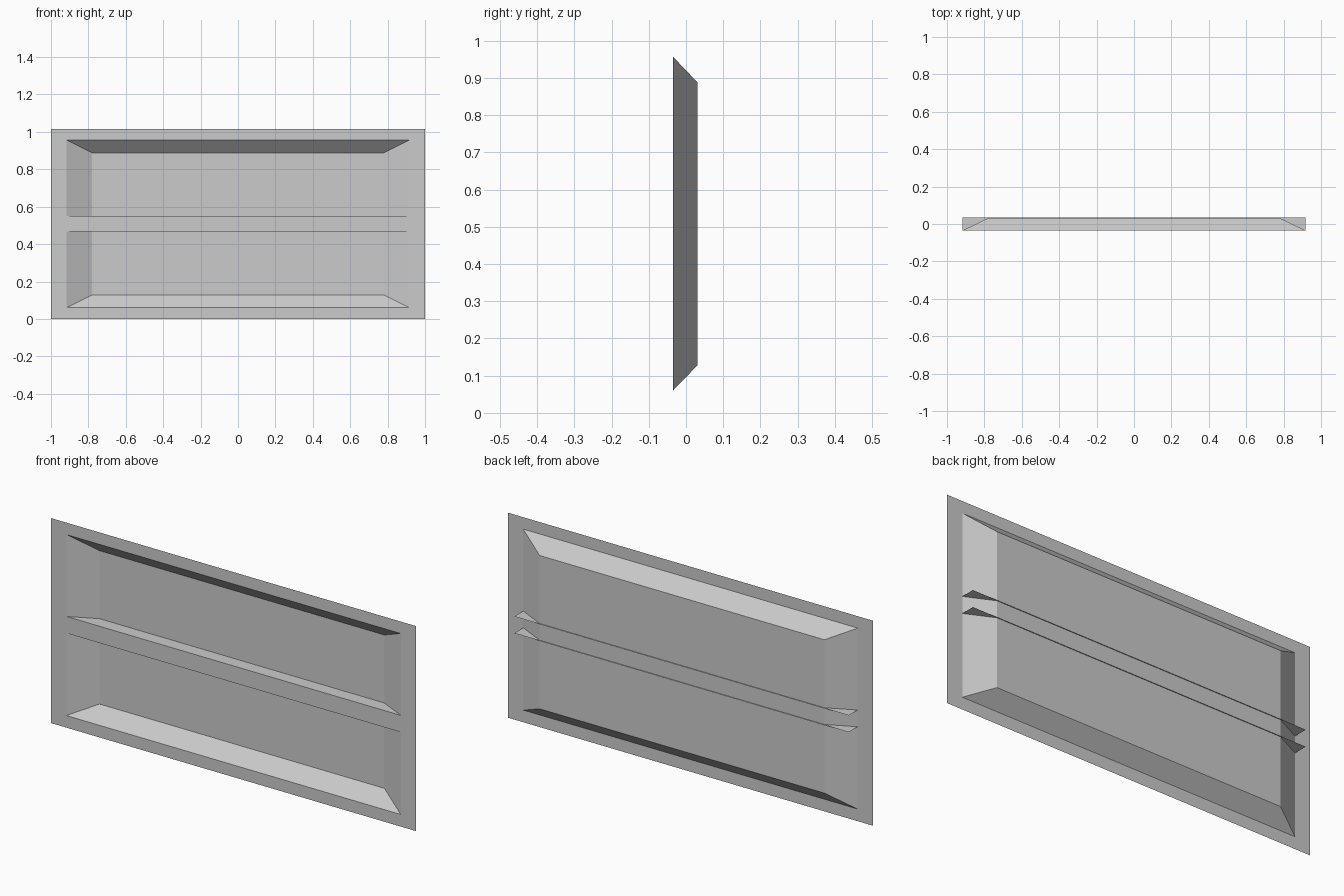
import bpy

if "Cube" in bpy.data.objects:
    bpy.data.objects.remove(bpy.data.objects["Cube"], do_unlink=True)

W, H = 1.0, 1.016                # outer half width and height
RIM_X, RIM_Z = 0.917, (0.06, 0.957)
BACK_X, BACK_Z = 0.781, (0.128, 0.888)
BAR_Z = (0.468, 0.551)           # central bar between the two openings
FRONT, BACK, SHELF_BACK = -0.035, 0.031, 0.035

grey = bpy.data.materials.new("plain_grey")
grey.use_nodes = True
colour = (0.6, 0.6, 0.6, 1)
grey.diffuse_color = colour
grey.node_tree.nodes["Principled BSDF"].inputs["Base Color"].default_value = colour


def build(name, verts, faces):
    mesh = bpy.data.meshes.new(name)
    mesh.from_pydata(verts, [], faces)
    mesh.materials.append(grey)
    obj = bpy.data.objects.new(name, mesh)
    bpy.context.scene.collection.objects.link(obj)
    return obj


def rectangle(hx, zs, y):
    return [(-hx, y, zs[0]), (hx, y, zs[0]), (hx, y, zs[1]), (-hx, y, zs[1])]


# Flat front frame with a central bar, leaving two openings
xs = [-W, -RIM_X, RIM_X, W]
zs = [0, RIM_Z[0], *BAR_Z, RIM_Z[1], H]
n = len(xs)
cells = [(i, j) for j in range(len(zs) - 1) for i in range(n - 1)
         if not (i == 1 and j in (1, 3))]
build("front_frame", [(x, FRONT, z) for z in zs for x in xs],
      [(j * n + i, j * n + i + 1, (j + 1) * n + i + 1, (j + 1) * n + i)
       for i, j in cells])

# Recessed tray with sloping walls
walls = [(i, (i + 1) % 4, (i + 1) % 4 + 4, i + 4) for i in range(4)]
build("recessed_tray",
      rectangle(RIM_X, RIM_Z, FRONT) + rectangle(BACK_X, BACK_Z, BACK),
      walls + [(4, 5, 6, 7)])

# Thin shelves above and below the bar, reaching just past the tray back
for name, z, order in (("lower_shelf", BAR_Z[0], (3, 2, 1, 0)),
                       ("upper_shelf", BAR_Z[1], (0, 1, 2, 3))):
    build(name, [(-RIM_X, FRONT, z), (RIM_X, FRONT, z),
                 (RIM_X, SHELF_BACK, z), (-RIM_X, SHELF_BACK, z)], [order])
